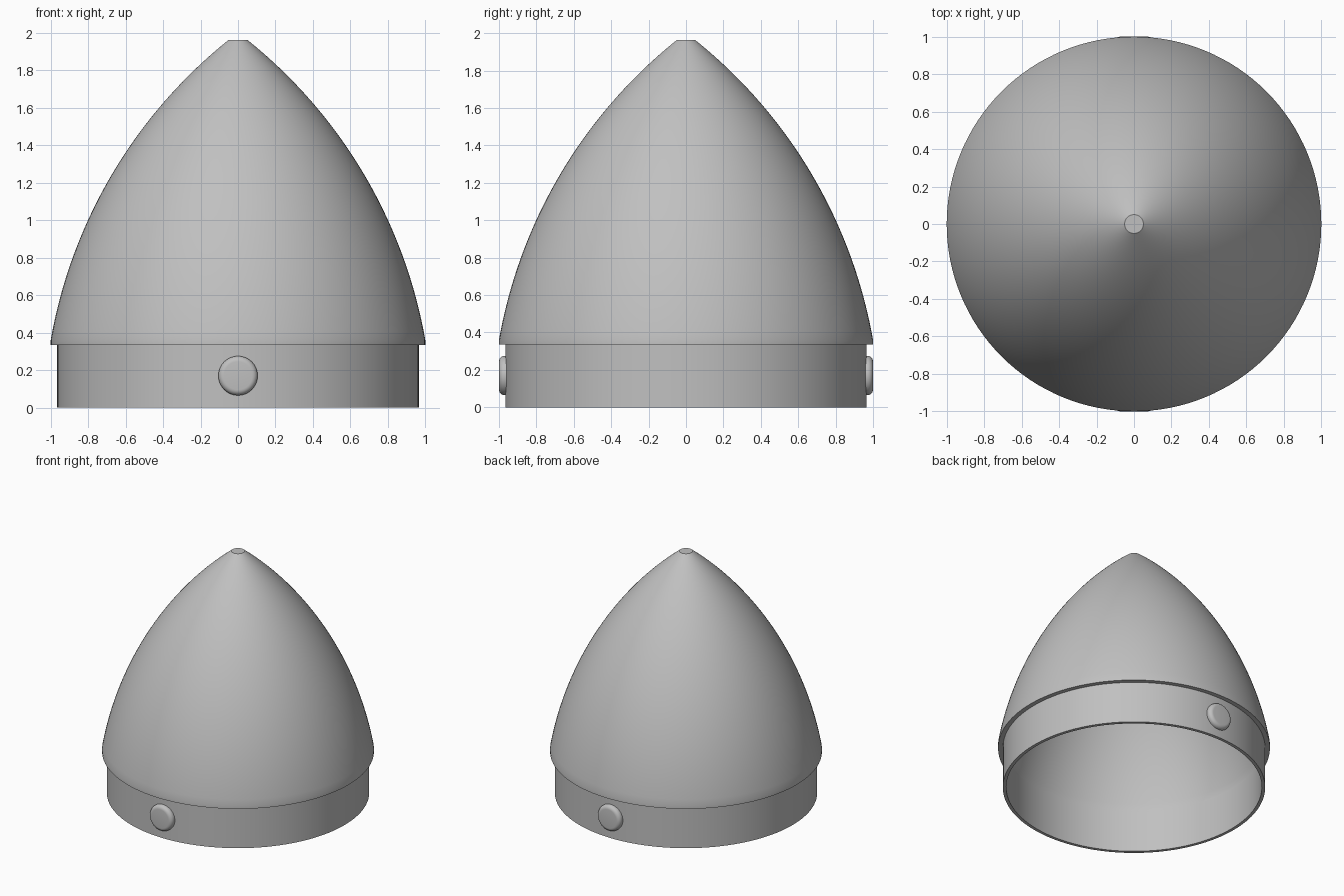
import bpy, bmesh, math
from mathutils import Vector

cube = bpy.data.objects.get("Cube")
if cube:
    bpy.data.objects.remove(cube, do_unlink=True)

grey = bpy.data.materials.new("satin_grey")
grey.use_nodes = True
COLOUR = (0.527, 0.527, 0.527, 1)
grey.diffuse_color = COLOUR
grey.node_tree.nodes["Principled BSDF"].inputs["Base Color"].default_value = COLOUR


def lathe(name, profile, segments):
    """Turn a (radius, height) profile around the z axis."""
    bm = bmesh.new()
    rings = []
    for r, z in profile:
        if r < 1e-5:
            rings.append([bm.verts.new((0, 0, z))] * segments)
        else:
            turns = [math.tau * k / segments for k in range(segments)]
            rings.append([bm.verts.new((r * math.cos(t), r * math.sin(t), z)) for t in turns])
    for low, high in zip(rings, rings[1:]):
        for k in range(segments):
            n = (k + 1) % segments
            corners = list(dict.fromkeys((low[k], low[n], high[n], high[k])))
            if len(corners) > 2:
                bm.faces.new(corners)
    mesh = bpy.data.meshes.new(name)
    bm.to_mesh(mesh)
    bm.free()
    mesh.materials.append(grey)
    obj = bpy.data.objects.new(name, mesh)
    bpy.context.collection.objects.link(obj)
    bpy.ops.object.select_all(action="DESELECT")
    obj.select_set(True)
    bpy.context.view_layer.objects.active = obj
    bpy.ops.object.shade_smooth_by_angle(angle=math.radians(30))
    return obj


def arc(centre, radius, start, end, steps):
    angles = [start + (end - start) * i / steps for i in range(steps + 1)]
    return [(centre.x + radius * math.cos(a), centre.y + radius * math.sin(a)) for a in angles]


# Ogive arc from the shoulder of the cone to its blunt tip
SHOULDER, TIP, BULGE = Vector((1.0, 0.36)), Vector((0.05, 1.963)), 0.17
LIP, COLLAR_R, BORE_R = 0.335, 0.965, 0.94
chord = TIP - SHOULDER
half = chord.length / 2
radius = (half ** 2 + BULGE ** 2) / (2 * BULGE)
outward = Vector((chord.y, -chord.x)).normalized()
centre = (SHOULDER + TIP) / 2 - outward * (radius - BULGE)
base_angle = math.atan2(SHOULDER.y - centre.y, SHOULDER.x - centre.x)
tip_angle = math.atan2(TIP.y - centre.y, TIP.x - centre.x)

# Hollow cone: lip, outer arc, flat tip, then the inner arc back down
inner_radius = radius - 0.06
inner_tip = math.acos(-centre.x / inner_radius)
outside = [(COLLAR_R, LIP), (1.0, LIP)] + arc(centre, radius, base_angle, tip_angle, 40)
inside = arc(centre, inner_radius, inner_tip, base_angle, 40)
inside[0] = (0, inside[0][1])
lathe("cone_shell", outside + [(0, TIP.y)], 128)
lathe("cone_lining", inside + [(BORE_R, LIP)], 128)

# Open collar below the cone
lathe("collar", [(BORE_R, LIP), (BORE_R, 0), (COLLAR_R, 0), (COLLAR_R, LIP)], 128)

# Rounded buttons on the front and back of the collar
edge = arc(Vector((0.075, 0.97)), 0.03, 0, math.pi / 2, 6)
for side, turn in (("front", 1), ("back", -1)):
    button = lathe(side + "_button", [(0.105, 0.945)] + edge + [(0, 1.0)], 48)
    button.rotation_euler.x = turn * math.pi / 2
    button.location.z = 0.17
